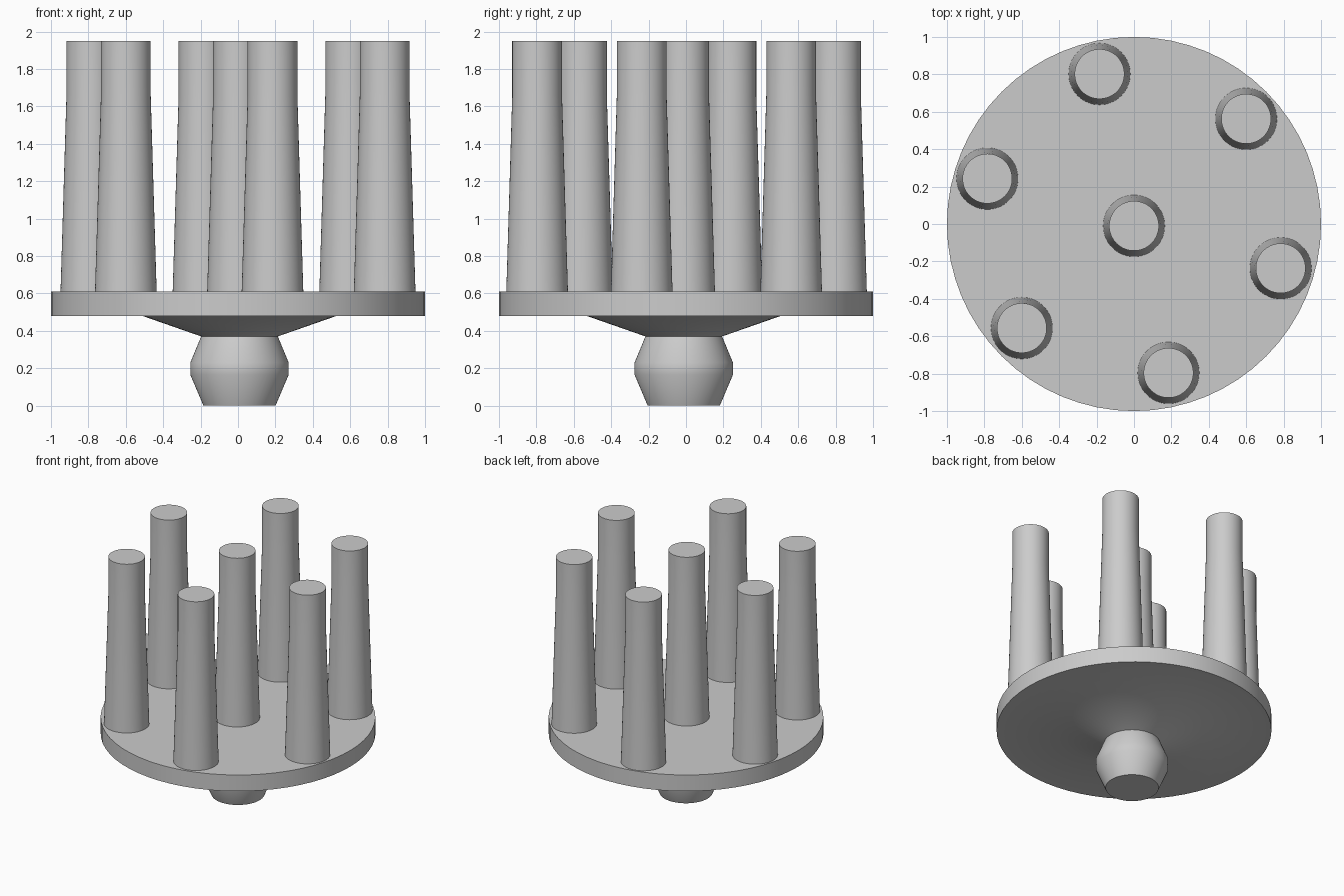
import bpy
import math
from math import cos, sin, tau

cube = bpy.data.objects.get("Cube")
if cube:
    bpy.data.objects.remove(cube, do_unlink=True)

grey = bpy.data.materials.new("plain grey")
grey.use_nodes = True
colour = (0.6, 0.6, 0.6, 1)
grey.diffuse_color = colour
grey.node_tree.nodes["Principled BSDF"].inputs["Base Color"].default_value = colour

SIDES = 64


def lathe(name, profile, location=(0, 0)):
    """Closed turned solid from (radius, z, centre) rings, bottom to top."""
    verts, faces = [], []
    for r, z, (cx, cy) in profile:
        verts += [(cx + r * cos(tau * i / SIDES), cy + r * sin(tau * i / SIDES), z)
                  for i in range(SIDES)]
    for k in range(len(profile) - 1):
        a, b = k * SIDES, (k + 1) * SIDES
        for i in range(SIDES):
            j = (i + 1) % SIDES
            faces.append((a + i, a + j, b + j, b + i))
    faces.append(tuple(reversed(range(SIDES))))
    faces.append(tuple(range(len(verts) - SIDES, len(verts))))
    mesh = bpy.data.meshes.new(name)
    mesh.from_pydata(verts, [], faces)
    mesh.materials.append(grey)
    obj = bpy.data.objects.new(name, mesh)
    obj.location = (*location, 0)
    bpy.context.collection.objects.link(obj)
    bpy.ops.object.select_all(action="DESELECT")
    obj.select_set(True)
    bpy.context.view_layer.objects.active = obj
    bpy.ops.object.shade_smooth_by_angle(angle=math.radians(30))
    return obj


# Round plate with a flared underside and a bulb foot, slightly off centre
mid, foot = (0, 0), (0.008, -0.012)
lathe("plate_and_foot", [
    (0.193, 0, foot), (0.263, 0.165, foot), (0.263, 0.23, foot), (0.205, 0.37, foot),
    (0.52, 0.48, foot), (1, 0.48, mid), (1, 0.61, mid),
])

# Tapered pegs: one in the middle, six in a ring
peg = [(0.165, 0.6, mid), (0.133, 1.66, mid), (0.133, 1.95, mid)]
lathe("centre_peg", peg, (0, -0.01))
for n in range(6):
    angle = math.radians(43 + 60 * n)
    lathe(f"ring_peg_{n + 1}", peg, (0.82 * cos(angle), 0.82 * sin(angle) + 0.003))
